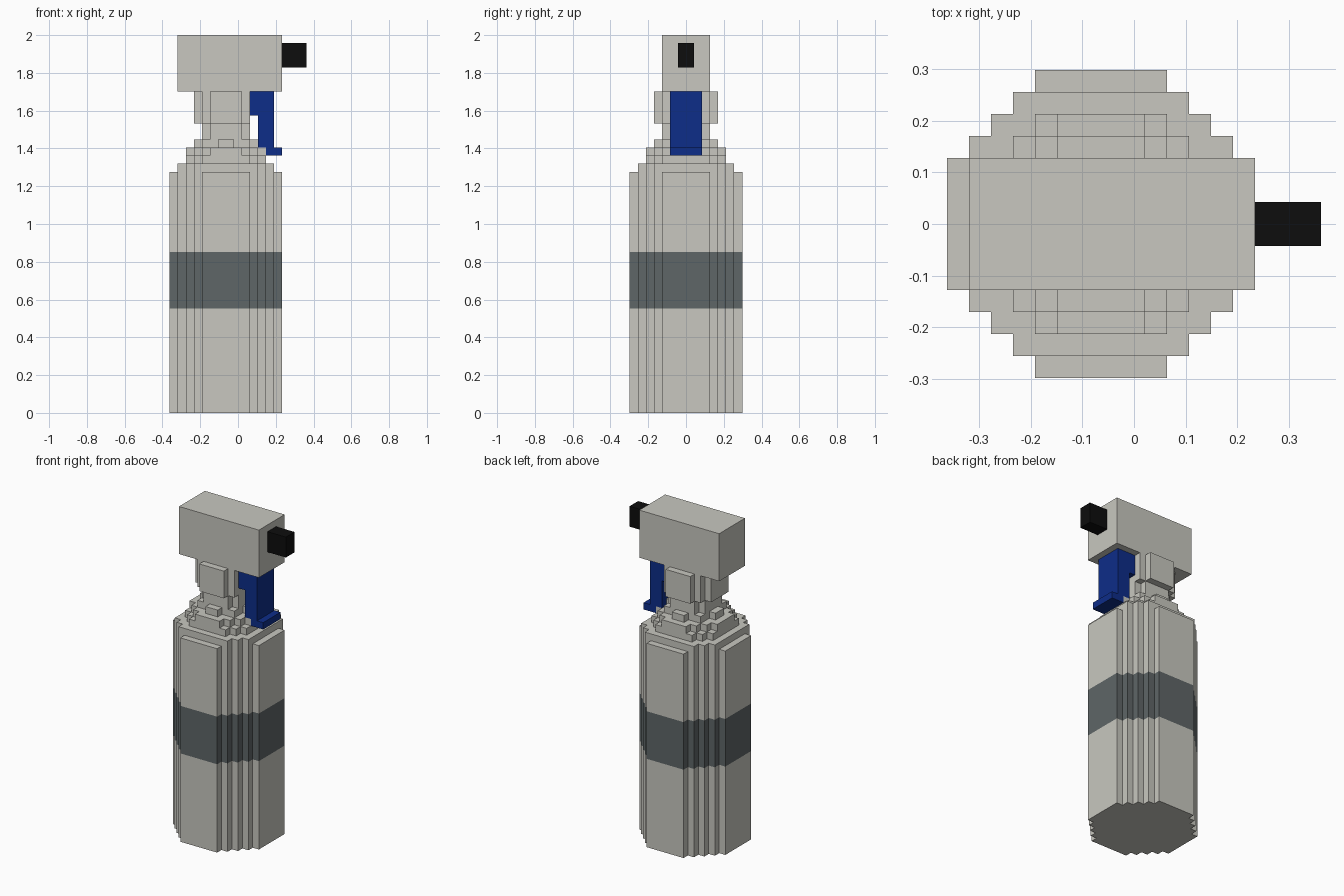
import bpy, bmesh

if "Cube" in bpy.data.objects:
    bpy.data.objects.remove(bpy.data.objects["Cube"])

U = 2 / 47           # block size
CX = -1.5 * U        # bottle axis, slightly left of the origin


def material(name, rgb):
    m = bpy.data.materials.new(name)
    m.diffuse_color = (*rgb, 1)
    m.use_nodes = True
    m.node_tree.nodes["Principled BSDF"].inputs["Base Color"].default_value = m.diffuse_color
    return m


SHELL = material("warm_grey", (0.58, 0.575, 0.525))
BAND = material("slate_grey", (0.114, 0.133, 0.136))
BLUE = material("deep_blue", (0.004, 0.026, 0.25))
BLACK = material("black", (0.004, 0.004, 0.004))


def make(name, outline, levels, axis, mats, band=None):
    """Extrude a closed outline through levels along 'y' or 'z' (block units)."""
    bm = bmesh.new()
    rings = []
    for h in levels:
        pts = [(a, b, h) if axis == "z" else (a, h, b) for a, b in outline]
        rings.append([bm.verts.new((CX + x * U, y * U, z * U)) for x, y, z in pts])
    n = len(outline)
    for k in range(len(rings) - 1):
        for i in range(n):
            j = (i + 1) % n
            f = bm.faces.new((rings[k][i], rings[k][j], rings[k + 1][j], rings[k + 1][i]))
            f.material_index = 1 if k == band else 0
    bm.faces.new(rings[0])
    bm.faces.new(rings[-1])
    bmesh.ops.recalc_face_normals(bm, faces=bm.faces)
    me = bpy.data.meshes.new(name)
    bm.to_mesh(me)
    bm.free()
    for m in mats:
        me.materials.append(m)
    ob = bpy.data.objects.new(name, me)
    bpy.context.collection.objects.link(ob)


def stepped(steps):
    """Mirror quadrant steps (half x, half y), widest x first, into a full outline."""
    q = []
    for i, (x, y) in enumerate(steps):
        q.append((x, y))
        if i + 1 < len(steps):
            q.append((steps[i + 1][0], y))
    left = [(-x, y) for x, y in reversed(q)]
    top = q + left
    return top + [(x, -y) for x, y in reversed(top)]


def rect(x0, x1, z0, z1):
    return [(x0, z0), (x1, z0), (x1, z1), (x0, z1)]


# Bottle with painted band
make("bottle_body", stepped([(7, 3), (6, 4), (5, 5), (4, 6), (3, 7)]),
     [0, 13, 20, 30], "z", [SHELL, BAND], band=1)

# Stepped shoulder and neck
layers = [
    ("shoulder_lower", 30, 31, [(6, 4), (5, 5), (4, 6)]),
    ("shoulder_middle", 31, 32, [(5, 3), (4, 4), (3, 5)]),
    ("shoulder_upper", 32, 33, [(5, 2), (4, 3), (3, 4), (2, 5)]),
    ("neck_base", 33, 34, [(4, 1), (3, 3), (1, 4)]),
    ("neck", 34, 36, [(3, 2), (2, 3)]),
]
for name, z0, z1, steps in layers:
    make(name, stepped(steps), [z0, z1], "z", [SHELL])

# Collar, flat on the trigger side
make("collar", [(3, 3), (2, 3), (2, 4), (-2, 4), (-2, 3), (-3, 3), (-3, 2), (-4, 2),
                (-4, -2), (-3, -2), (-3, -3), (-2, -3), (-2, -4), (2, -4), (2, -3), (3, -3)],
     [36, 40], "z", [SHELL])

# Spray head and nozzle
make("spray_head", rect(-6, 7, 40, 47), [-3, 3], "y", [SHELL])
make("nozzle", rect(7, 10, 43, 46), [-1, 1], "y", [BLACK])

# Trigger, a side profile with a hooked foot
make("trigger", [(3, 40), (3, 37), (4, 37), (4, 33), (5, 33), (5, 32),
                 (7, 32), (7, 33), (6, 33), (6, 40)], [-2, 2], "y", [BLUE])
